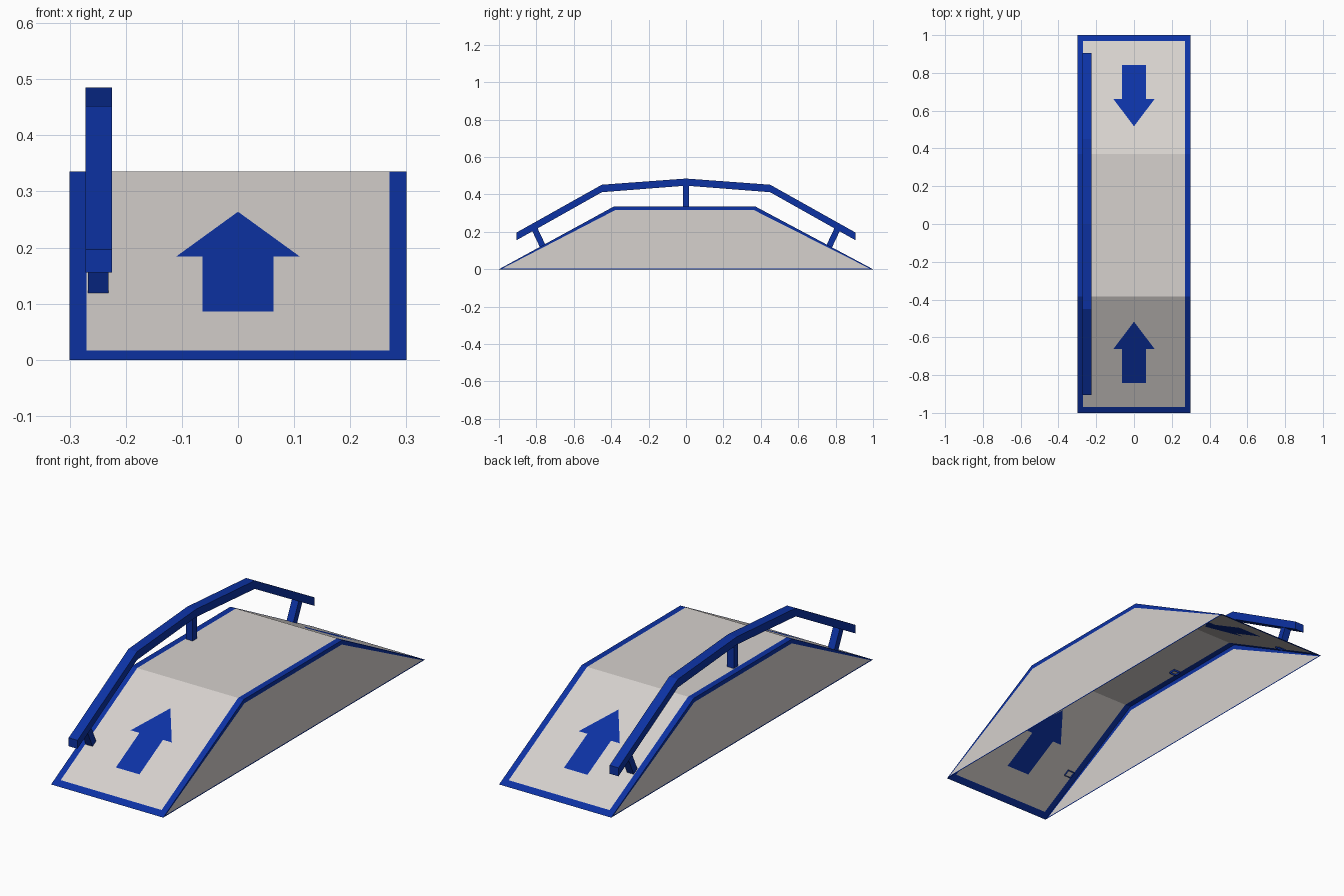
import bpy, bmesh
from mathutils import Vector

if "Cube" in bpy.data.objects:
    bpy.data.objects.remove(bpy.data.objects["Cube"])


def material(name, rgb):
    m = bpy.data.materials.new(name)
    m.diffuse_color = (*rgb, 1)
    m.use_nodes = True
    m.node_tree.nodes["Principled BSDF"].inputs["Base Color"].default_value = m.diffuse_color
    return m


GREY = material("light grey", (0.67, 0.635, 0.61))
BLUE = material("deep blue", (0.0038, 0.032, 0.37))


def finish(name, bm, mats):
    me = bpy.data.meshes.new(name)
    bm.to_mesh(me)
    bm.free()
    for m in mats:
        me.materials.append(m)
    ob = bpy.data.objects.new(name, me)
    bpy.context.collection.objects.link(ob)
    return ob


# ramp proportions
W, H, EDGE = 0.3, 0.336, 0.03
FRONT, BACK = -0.385, 0.37          # crease positions
CENTRE = Vector((0, 0, 0.1))


def add_face(bm, pts, mat):
    f = bm.faces.new([bm.verts.new(p) for p in pts])
    f.normal_update()
    if f.normal.dot(f.calc_center_median() - CENTRE) < 0:
        f.normal_flip()
    f.material_index = mat
    return f


def add_slope(bm, toe, crease):
    """Sloping panel with blue edges and an arrow cut into it."""
    def P(x, y):
        return (x, y, H * (y - toe) / (crease - toe))
    s = 1 if toe > 0 else -1
    inner = toe - s * 0.031
    tail, neck, tip = s * 0.843, s * 0.663, s * 0.517
    arrow = [(0, tail), (0.063, tail), (0.063, neck), (0.11, neck), (0, tip)]
    a = W - EDGE
    for side in (-1, 1):
        half = [(0, inner)] + arrow + [(0, crease), (a, crease), (a, inner)]
        edge = [(a, inner), (a, crease), (W, crease), (W, toe)]
        toe_strip = [(0, toe), (W, toe), (a, inner), (0, inner)]
        for pts, mat in ((half, 0), (edge, 1), (toe_strip, 1), (arrow, 1)):
            add_face(bm, [P(side * x, y) for x, y in pts], mat)


# ramp shell, open underneath
bm = bmesh.new()
add_slope(bm, -1, FRONT)
add_slope(bm, 1, BACK)
a = W - EDGE
for x0, x1, mat in ((-W, -a, 1), (-a, a, 0), (a, W, 1)):
    add_face(bm, [(x0, FRONT, H), (x1, FRONT, H), (x1, BACK, H), (x0, BACK, H)], mat)
# side walls with blue rims
sides = [add_face(bm, [(x, -1, 0), (x, FRONT, H), (x, BACK, H), (x, 1, 0)], 0)
         for x in (-W, W)]
rims = bmesh.ops.inset_individual(bm, faces=sides, thickness=0.021)["faces"]
for f in rims:
    f.material_index = 1
for f in sides:
    f.material_index = 0
finish("ramp_shell", bm, [GREY, BLUE])

# handrail: (y, top z, bottom z) stations
half = [(0.905, 0.197, 0.156), (0.45, 0.452, 0.412)]
stations = [(-y, t, b) for y, t, b in half] + [(0, 0.485, 0.447)] + half[::-1]
X0, X1 = -0.272, -0.225
bm = bmesh.new()
rings = [[bm.verts.new(p) for p in ((X0, y, b), (X1, y, b), (X1, y, t), (X0, y, t))]
         for y, t, b in stations]
for r, q in zip(rings, rings[1:]):
    for i in range(4):
        j = (i + 1) % 4
        bm.faces.new((r[i], r[j], q[j], q[i]))
bm.faces.new(rings[0])
bm.faces.new(rings[-1])
bmesh.ops.recalc_face_normals(bm, faces=bm.faces)
finish("handrail", bm, [BLUE])


def post(name, foot, head, wy):
    """Open-ended square tube between two (y, z) points."""
    x, wx = -0.249, 0.018
    f, h = Vector((x, *foot)), Vector((x, *head))
    d = (h - f).normalized()
    v = Vector((0, d.z, -d.y)) * wy
    u = Vector((wx, 0, 0))
    bm = bmesh.new()
    rings = [[bm.verts.new(c + u * i + v * j)
              for i, j in ((-1, -1), (1, -1), (1, 1), (-1, 1))] for c in (f, h)]
    for i in range(4):
        j = (i + 1) % 4
        bm.faces.new((rings[0][i], rings[0][j], rings[1][j], rings[1][i]))
    finish(name, bm, [BLUE])


# rail supports
post("front_post", (-0.764, 0.119), (-0.814, 0.225), 0.016)
post("middle_post", (0, 0.326), (0, 0.46), 0.016)
post("back_post", (0.764, 0.119), (0.814, 0.225), 0.016)
